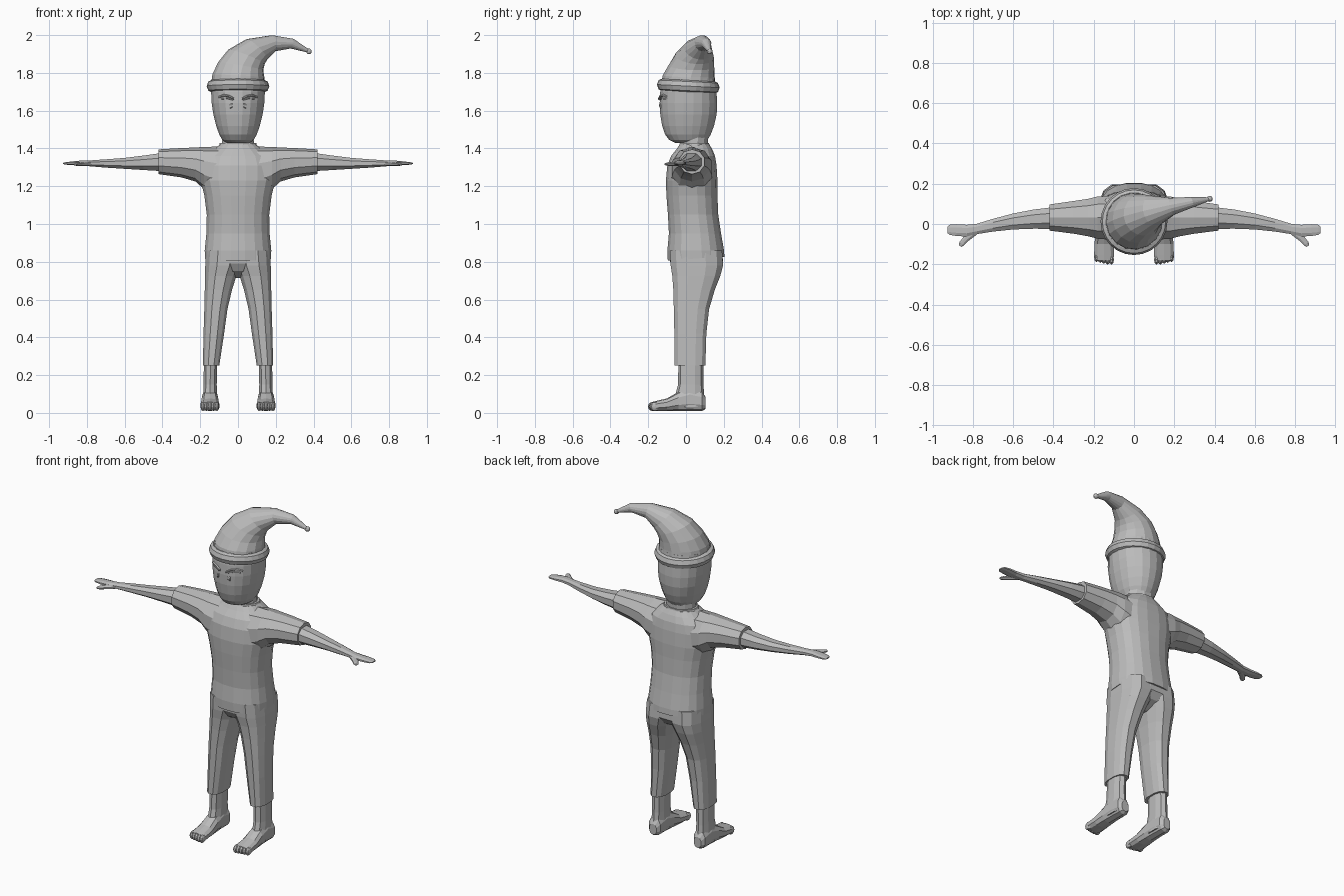
import bpy, bmesh, math
from mathutils import Vector

mat = bpy.data.materials.new("plain grey")
mat.diffuse_color = (0.5, 0.5, 0.5, 1)


def finish(bm, name, mirror=False):
    bmesh.ops.recalc_face_normals(bm, faces=bm.faces)
    me = bpy.data.meshes.new(name)
    bm.to_mesh(me)
    bm.free()
    me.materials.append(mat)
    ob = bpy.data.objects.new(name, me)
    bpy.context.collection.objects.link(ob)
    if mirror:
        m = ob.modifiers.new("mirror", 'MIRROR')
        m.use_clip = False
        m.use_mirror_merge = False
    return ob


def loft(name, rings, n=12, p=1.0, mirror=False):
    """Skin rings given as (centre, half axis u, half axis v)."""
    bm = bmesh.new()
    rows = []
    for c, u, v in rings:
        row = []
        for i in range(n):
            a = 2 * math.pi * (i + 0.5) / n
            s, t = math.cos(a), math.sin(a)
            s = math.copysign(abs(s) ** p, s)
            t = math.copysign(abs(t) ** p, t)
            row.append(bm.verts.new(Vector(c) + Vector(u) * s + Vector(v) * t))
        rows.append(row)
    for a, b in zip(rows, rows[1:]):
        for i in range(n):
            j = (i + 1) % n
            bm.faces.new((a[i], a[j], b[j], b[i]))
    bm.faces.new(rows[0])
    bm.faces.new(rows[-1])
    return finish(bm, name, mirror)


def box_ring(axis, pos, a0, a1, b0, b1):
    """Ring square to an axis, from its extents along the other two axes."""
    i, j = [k for k in range(3) if k != axis]
    c, u, v = [0, 0, 0], [0, 0, 0], [0, 0, 0]
    c[axis], c[i], c[j] = pos, (a0 + a1) / 2, (b0 + b1) / 2
    u[i], v[j] = (a1 - a0) / 2, (b1 - b0) / 2
    return c, u, v


def body(axis, rows):
    return [box_ring(axis, *r) for r in rows]


def ball(name, centre, size, seg=8, mirror=False):
    bm = bmesh.new()
    bmesh.ops.create_uvsphere(bm, u_segments=seg, v_segments=6, radius=1)
    for v in bm.verts:
        v.co = Vector([v.co[k] * size[k] + centre[k] for k in range(3)])
    return finish(bm, name, mirror)


# Shirt body, with a hem that dips at the front
shirt = loft("shirt", body(2, [
    (0.815, -.177, .177, -.098, .205), (0.86, -.178, .178, -.100, .203),
    (0.95, -.169, .169, -.092, .187), (1.05, -.167, .167, -.097, .172),
    (1.15, -.180, .180, -.105, .168), (1.23, -.200, .200, -.108, .168),
    (1.31, -.200, .200, -.100, .163), (1.36, -.180, .180, -.080, .155),
    (1.395, -.130, .130, -.052, .140), (1.42, -.098, .098, -.035, .125)]), 20, .85)
for v in shirt.data.vertices:
    if v.co.z < 0.82:
        v.co.z += 0.08 * min(v.co.y + 0.1, 0.25) - 0.01

# Collar and neck
loft("collar", body(2, [(1.38, -.115, .115, -.048, .135),
                        (1.428, -.100, .100, -.035, .125)]), 12)
loft("neck", body(2, [(1.36, -.09, .09, -.03, .115),
                      (1.47, -.085, .085, -.035, .12)]), 12)

# Sleeves, arms, hands
loft("sleeve", body(0, [
    (.10, -.085, .145, 1.14, 1.41), (.18, -.078, .142, 1.185, 1.408),
    (.225, -.066, .130, 1.225, 1.405), (.30, -.052, .118, 1.247, 1.402),
    (.42, -.036, .100, 1.264, 1.395)]), 10, .95, True)
loft("arm", body(0, [
    (.38, -.028, .09, 1.275, 1.383), (.50, -.027, .075, 1.283, 1.365),
    (.60, -.030, .055, 1.29, 1.352), (.70, -.040, .028, 1.297, 1.344),
    (.78, -.052, .003, 1.304, 1.338), (.83, -.064, -.002, 1.308, 1.337),
    (.88, -.062, .001, 1.311, 1.332), (.915, -.056, -.002, 1.314, 1.327),
    (.926, -.046, -.012, 1.317, 1.324)]), 8, .9, True)
loft("thumb", [((.795, -.040, 1.318), (.018, .012, 0), (0, 0, .013)),
               ((.835, -.075, 1.317), (.014, .010, 0), (0, 0, .011)),
               ((.855, -.098, 1.317), (.013, .008, 0), (0, 0, .009)),
               ((.863, -.110, 1.317), (.007, .004, 0), (0, 0, .005))], 8, 1, True)

# Trouser legs, meeting at the centre line
loft("trouser_leg", body(2, [
    (.25, .098, .187, -.062, .105), (.42, .072, .184, -.064, .110),
    (.55, .054, .180, -.067, .125), (.65, .030, .178, -.070, .155),
    (.725, .006, .177, -.076, .185), (.78, -.02, .176, -.085, .200),
    (.86, -.03, .172, -.088, .195)]), 12, .8, True)
loft("trouser_seat", body(2, [(.715, -.03, .03, .0, .10), (.75, -.10, .10, -.06, .17),
                              (.79, -.165, .165, -.085, .198),
                              (.86, -.172, .172, -.09, .195)]), 16, .85)

# Ankles, feet, toes
loft("ankle", body(2, [(.03, .108, .188, -.05, .10), (.10, .110, .186, -.055, .096),
                       (.15, .111, .184, -.042, .092),
                       (.28, .108, .182, -.040, .092)]), 10, .9, True)
loft("foot", body(1, [
    (.103, .125, .172, .02, .085), (.085, .110, .188, .010, .115),
    (.02, .107, .190, .010, .135), (-.04, .104, .193, .010, .112),
    (-.10, .099, .198, .010, .077), (-.155, .097, .200, .010, .064),
    (-.180, .102, .196, .013, .058)]), 10, .8, True)
for i in range(5):
    ball(f"toe_{i + 1}", (.112 + .0185 * i, -.176 + .004 * max(i - 1, 0), .034),
         (.0125, .026, .024), 8, True)

# Head
loft("head", body(2, [
    (1.428, -.060, .060, -.055, .085), (1.445, -.084, .084, -.090, .115),
    (1.475, -.101, .101, -.113, .133), (1.52, -.117, .117, -.128, .150),
    (1.58, -.132, .132, -.138, .164), (1.64, -.141, .141, -.141, .167),
    (1.70, -.144, .144, -.138, .163), (1.77, -.138, .138, -.128, .152)]), 20, .95)


# Brows, eyelids and nostril folds follow the curve of the face
def face_y(x):
    return .013 - .154 * math.sqrt(1 - (x / .143) ** 2)


def strip(name, pts, depth, half):
    loft(name, [((x, face_y(x), z), (0, depth, 0), (0, 0, half))
                for x, z in pts], 6, 1, True)


strip("brow", [(.020, 1.662), (.045, 1.676), (.075, 1.682), (.102, 1.672)], .010, .006)
strip("eyelid", [(.028, 1.658), (.055, 1.666), (.090, 1.662)], .006, .004)
strip("nose_fold", [(.030, 1.628), (.036, 1.625), (.042, 1.622)], .005, .012)

# Hat brim, a slightly tilted roll
bm = bmesh.new()
N, M = 24, 8
grid = []
for i in range(N):
    a = 2 * math.pi * i / N
    row = []
    for j in range(M):
        b = 2 * math.pi * j / M
        r = .136 + .030 * math.cos(b)
        y = r * math.sin(a)
        row.append(bm.verts.new((r * math.cos(a), .012 + y,
                                 1.73 + .034 * math.sin(b) - .05 * y)))
    grid.append(row)
for i in range(N):
    for j in range(M):
        k, l = (i + 1) % N, (j + 1) % M
        bm.faces.new((grid[i][j], grid[k][j], grid[k][l], grid[i][l]))
finish(bm, "hat_brim")

# Hat: a bending cone; each ring is centre, radius, lean from vertical
path = [((0, .012, 1.74), .144, 0), ((.002, .014, 1.785), .138, 3),
        ((.014, .028, 1.835), .122, 10), ((.045, .045, 1.885), .104, 22),
        ((.100, .065, 1.925), .077, 45), ((.188, .088, 1.957), .044, 78),
        ((.285, .108, 1.955), .027, 105), ((.368, .123, 1.918), .010, 118)]
rings = []
yaw = math.radians(16)
for c, r, lean in path:
    t = math.radians(lean)
    u = Vector((math.cos(t) * math.cos(yaw), math.cos(t) * math.sin(yaw), -math.sin(t)))
    v = Vector((-math.sin(yaw), math.cos(yaw), 0))
    rings.append((c, u * r, v * r))
loft("hat", rings, 16)
ball("bobble", (.376, .125, 1.914), (.015, .015, .015), 10)
